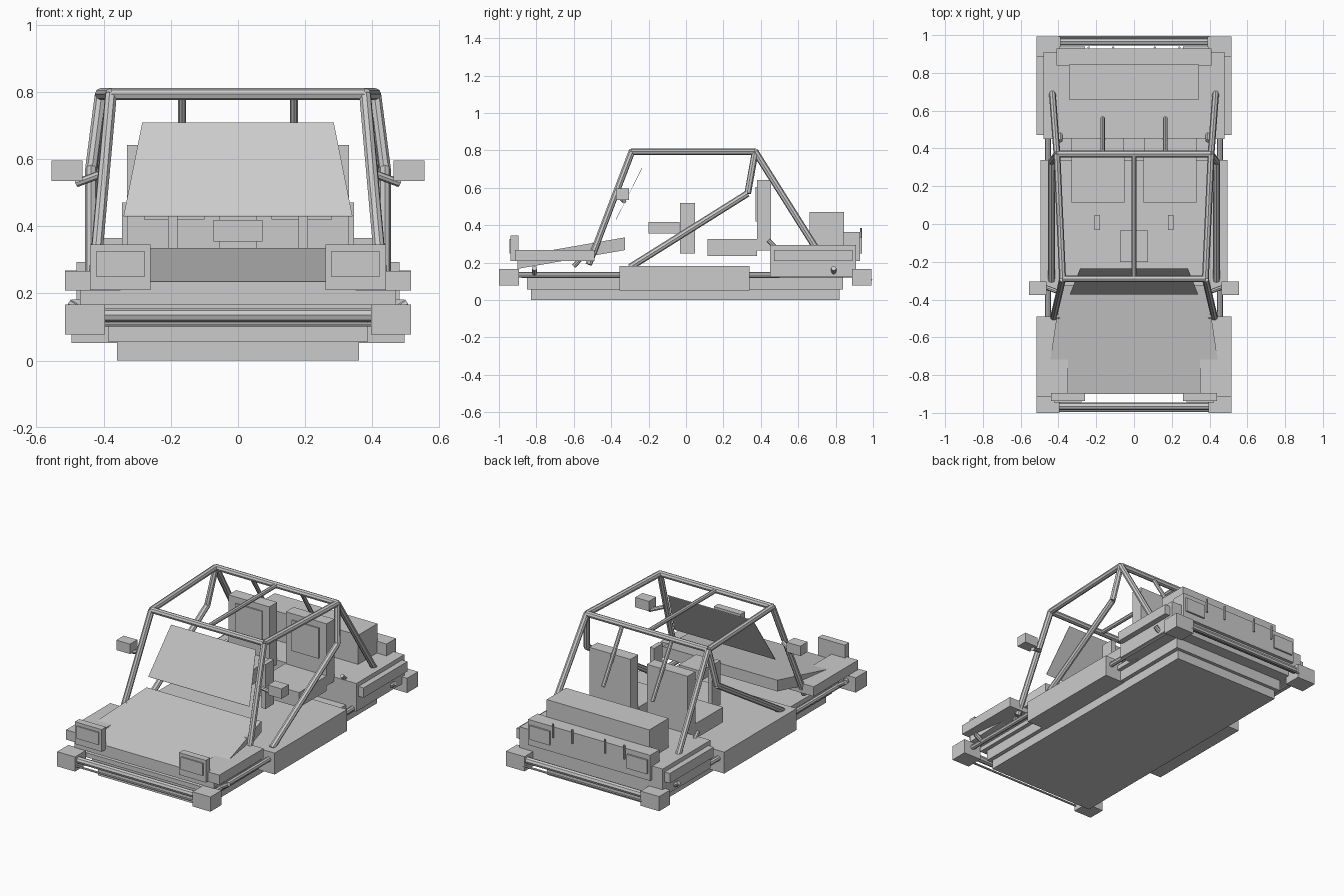
import bpy
import bmesh
from mathutils import Vector

cube = bpy.data.objects.get("Cube")
if cube:
    bpy.data.objects.remove(cube)

grey = bpy.data.materials.new("plain grey")
grey.use_nodes = True
COLOUR = (0.6, 0.6, 0.6, 1)
grey.diffuse_color = COLOUR
grey.node_tree.nodes["Principled BSDF"].inputs["Base Color"].default_value = COLOUR


def finish(name, bm):
    bmesh.ops.recalc_face_normals(bm, faces=bm.faces)
    mesh = bpy.data.meshes.new(name)
    bm.to_mesh(mesh)
    bm.free()
    mesh.materials.append(grey)
    obj = bpy.data.objects.new(name, mesh)
    bpy.context.collection.objects.link(obj)
    return obj


def box(name, x, y, z):
    """Box between the given (low, high) ranges."""
    bm = bmesh.new()
    bmesh.ops.create_cube(bm, size=1)
    for v in bm.verts:
        v.co = [r[0] if c < 0 else r[1] for c, r in zip(v.co, (x, y, z))]
    return finish(name, bm)


def tube(name, a, b, r=0.018):
    """Octagonal bar from a to b."""
    a, b = Vector(a), Vector(b)
    bm = bmesh.new()
    bmesh.ops.create_cone(bm, cap_ends=True, segments=8, radius1=r, radius2=r,
                          depth=(b - a).length)
    turn = (b - a).to_track_quat("Z", "Y").to_matrix()
    for v in bm.verts:
        v.co = turn @ v.co + (a + b) / 2
    return finish(name, bm)


def slab(name, front, back, thick):
    """Sloping slab; each end is (half width, y, top z)."""
    bm = bmesh.new()
    rings = []
    for drop in (0, thick):
        ring = [bm.verts.new((s * w, y, z - drop))
                for (w, y, z), sides in ((front, (-1, 1)), (back, (1, -1)))
                for s in sides]
        bm.faces.new(ring)
        rings.append(ring)
    top, low = rings
    for i in range(4):
        j = (i + 1) % 4
        bm.faces.new((top[i], top[j], low[j], low[i]))
    return finish(name, bm)


def side_box(name, s, x, y, z):
    return box(name, sorted((s * x[0], s * x[1])), y, z)


def side_tube(name, s, a, b, r=0.018):
    return tube(name, (s * a[0], *a[1:]), (s * b[0], *b[1:]), r)


# Underbody and floor
box("under_pan", (-0.36, 0.36), (-0.83, 0.82), (0, 0.06))
box("chassis_plate", (-0.385, 0.385), (-0.85, 0.84), (0.055, 0.12))
box("front_floor", (-0.41, 0.41), (-0.88, -0.35), (0.118, 0.145))
box("cabin_floor", (-0.495, 0.495), (-0.355, 0.34), (0.052, 0.182))
box("rear_floor", (-0.41, 0.41), (0.34, 0.5), (0.118, 0.145))

# Hood, windshield and rear body
slab("hood", (0.47, -0.9, 0.235), (0.385, -0.326, 0.335), 0.068)
slab("windshield", (0.34, -0.374, 0.433), (0.285, -0.235, 0.708), 0.004)
box("rear_body", (-0.48, 0.48), (0.45, 0.91), (0.123, 0.293))
box("rear_panel", (-0.41, 0.41), (0.84, 0.93), (0.21, 0.365))
box("cargo_box", (-0.345, 0.345), (0.66, 0.845), (0.29, 0.47))
for x in (-0.24, -0.11, 0.11, 0.24):
    tube("rear_catch", (x, 0.935, 0.3), (x, 0.935, 0.385), 0.006)

# Bumper bars
for name, s in (("front", -1), ("rear", 1)):
    tube(name + "_bumper_bar", (-0.4, s * 0.965, 0.135), (0.4, s * 0.965, 0.135), 0.02)
    tube(name + "_bumper_lip", (-0.4, s * 0.99, 0.108), (0.4, s * 0.99, 0.108), 0.006)

# Cabin centre and roof bars
box("console", (-0.073, 0.073), (-0.2, -0.035), (0.355, 0.418))
tube("front_roof_bar", (-0.378, -0.29, 0.793), (0.378, -0.29, 0.793))
tube("rear_roof_bar", (-0.408, 0.37, 0.793), (0.408, 0.37, 0.793))
tube("centre_roof_bar", (0, -0.29, 0.793), (0, 0.37, 0.793), 0.013)

# Mirrored parts
for side, s in (("left", 1), ("right", -1)):
    # Bodywork
    side_box(side + "_front_fender", s, (0.35, 0.515), (-0.915, -0.49), (0.208, 0.267))
    side_box(side + "_rear_fender", s, (0.47, 0.515), (0.47, 0.89), (0.208, 0.268))
    side_box(side + "_front_bumper_corner", s, (0.395, 0.515), (-1, -0.893), (0.078, 0.167))
    side_box(side + "_rear_bumper_corner", s, (0.39, 0.515), (0.887, 0.993), (0.078, 0.167))
    side_tube(side + "_side_rail", s, (0.455, -0.9, 0.135), (0.455, 0.9, 0.135), 0.015)
    for y in (-0.81, 0.79):
        side_tube(side + "_rail_peg", s, (0.45, y, 0.135), (0.505, y, 0.17), 0.014)

    # Lamps
    side_box(side + "_headlight", s, (0.26, 0.44), (-0.937, -0.895), (0.21, 0.345))
    side_box(side + "_headlight_lens", s, (0.277, 0.423), (-0.945, -0.935), (0.25, 0.325))
    side_box(side + "_tail_light", s, (0.26, 0.395), (0.925, 0.94), (0.25, 0.335))

    # Mirror
    side_box(side + "_mirror", s, (0.463, 0.555), (-0.375, -0.305), (0.535, 0.595))
    side_tube(side + "_mirror_arm", s, (0.48, -0.33, 0.528), (0.4, -0.36, 0.558), 0.012)

    # Roll cage
    front_top, rear_top = (0.378, -0.29, 0.793), (0.408, 0.37, 0.793)
    knee = (0.437, 0.33, 0.57)
    side_tube(side + "_front_pillar", s, (0.432, -0.52, 0.19), front_top)
    side_tube(side + "_roof_rail", s, front_top, rear_top)
    side_tube(side + "_rear_post", s, rear_top, knee)
    side_tube(side + "_door_bar", s, knee, (0.437, -0.3, 0.175))
    side_tube(side + "_rear_stay", s, rear_top, (0.432, 0.69, 0.285))
    side_tube(side + "_inner_stay", s, (0.166, 0.37, 0.793), (0.166, 0.56, 0.485), 0.012)
    side_tube(side + "_rear_stub", s, (0.39, 0.44, 0.32), (0.39, 0.48, 0.28), 0.012)
    side_tube(side + "_front_stub", s, (0.4, -0.6, 0.18), (0.4, -0.49, 0.3), 0.012)

    # Seats and levers
    side_box(side + "_seat_back", s, (0.055, 0.33), (0.38, 0.455), (0.265, 0.642))
    side_box(side + "_seat_pad", s, (0.1, 0.28), (0.372, 0.39), (0.42, 0.605))
    side_box(side + "_seat_cushion", s, (0.05, 0.33), (0.115, 0.38), (0.235, 0.326))
    side_box(side + "_lever_panel", s, (0.18, 0.208), (-0.033, 0.048), (0.25, 0.52))
